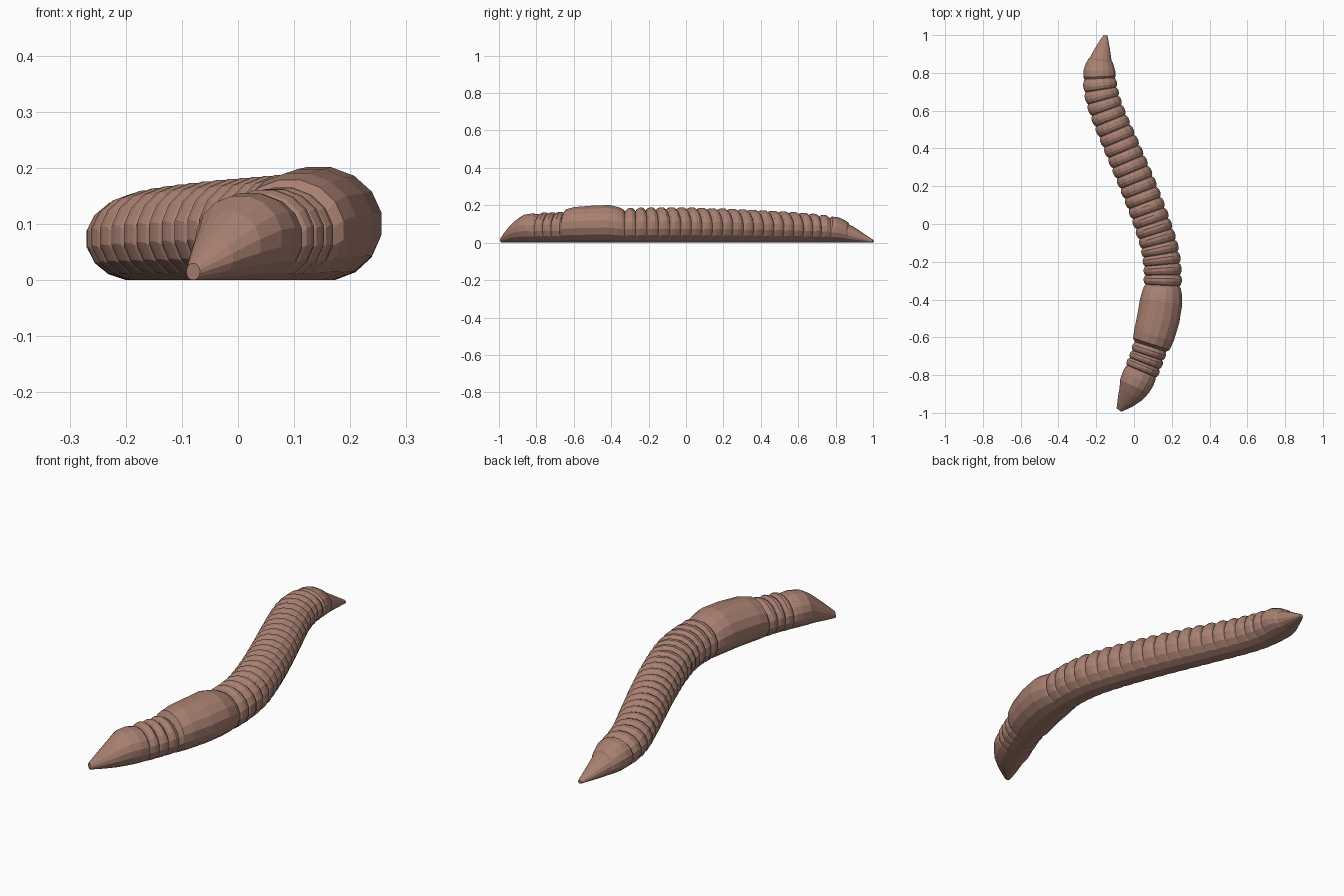
import bpy
import bmesh
from math import cos, sin, pi
from mathutils import Vector

cube = bpy.data.objects.get("Cube")
if cube:
    bpy.data.objects.remove(cube, do_unlink=True)

SIDES = 16

# Spine: y, x, half width, height
SPINE = [
    (-0.985, -0.08, 0.015, 0.03), (-0.94, -0.047, 0.047, 0.08),
    (-0.9, -0.018, 0.068, 0.122), (-0.86, 0.002, 0.083, 0.148),
    (-0.8, 0.03, 0.09, 0.157), (-0.7, 0.07, 0.091, 0.161),
    (-0.5, 0.129, 0.1, 0.175), (-0.3, 0.152, 0.1, 0.184),
    (-0.15, 0.14, 0.099, 0.186), (0.0, 0.097, 0.097, 0.186),
    (0.2, 0.022, 0.096, 0.18), (0.4, -0.062, 0.094, 0.172),
    (0.6, -0.145, 0.091, 0.16), (0.7, -0.174, 0.09, 0.151),
    (0.8, -0.183, 0.084, 0.136), (0.87, -0.176, 0.062, 0.104),
    (0.93, -0.165, 0.039, 0.062), (1.0, -0.15, 0.01, 0.016),
]


def spine_at(y):
    """Smooth interpolation of the spine table at a given y."""
    last = len(SPINE) - 1
    i = max(k for k in range(last) if SPINE[k][0] <= y or k == 0)
    p0, p1, p2, p3 = (SPINE[min(max(i + d, 0), last)] for d in (-1, 0, 1, 2))
    step = p2[0] - p1[0]
    t = (y - p1[0]) / step
    out = []
    for c in (1, 2, 3):
        m1 = (p2[c] - p0[c]) / (p2[0] - p0[0]) * step
        m2 = (p3[c] - p1[c]) / (p3[0] - p1[0]) * step
        d = p2[c] - p1[c]
        out.append(p1[c] + t * (m1 + t * (3 * d - 2 * m1 - m2 + t * (m1 + m2 - 2 * d))))
    return out


def add_ring(bm, y, scale):
    """One oval cross-section resting on the ground, square to the spine."""
    x, width, height = spine_at(y)
    lo, hi = max(y - 0.02, SPINE[0][0]), min(y + 0.02, SPINE[-1][0])
    along = Vector((spine_at(hi)[0] - spine_at(lo)[0], hi - lo, 0)).normalized()
    side = Vector((along.y, -along.x, 0))
    ring = []
    for k in range(SIDES):
        a = 2 * pi * (k + 0.5) / SIDES
        rim = cos(pi / SIDES)
        p = Vector((x, y, 0)) + side * (width * scale * cos(a) / rim)
        p.z = height * scale * (1 + sin(a) / rim) / 2
        ring.append(bm.verts.new(p))
    return ring


def segments(start, end, count):
    """Stations for a row of rounded body rings with pinched grooves."""
    pitch = (end - start) / count
    bulge = ((0.0, 0.9), (0.14, 0.97), (0.4, 1.01), (0.68, 1.01), (0.9, 0.96))
    return [(start + pitch * (n + t), s) for n in range(count) for t, s in bulge]


# Stations from head to tail
head = [(-0.985, 1), (-0.94, 1), (-0.9, 1), (-0.86, 1.01), (-0.82, 1.0), (-0.79, 0.96)]
saddle = [(-0.65, 0.93), (-0.635, 1.08), (-0.59, 1.13), (-0.5, 1.13),
          (-0.41, 1.12), (-0.36, 1.04), (-0.335, 0.97)]
tail = [(0.77, 0.92), (0.78, 0.99), (0.81, 1.03), (0.84, 1.04), (0.865, 1.02),
        (0.872, 0.94), (0.9, 0.97), (0.95, 1), (1.0, 1)]
stations = head + segments(-0.78, -0.655, 3) + saddle + segments(-0.325, 0.765, 20) + tail

# Body skin
bm = bmesh.new()
rings = [add_ring(bm, y, s) for y, s in stations]
for a, b in zip(rings, rings[1:]):
    for k in range(SIDES):
        n = (k + 1) % SIDES
        bm.faces.new((a[k], a[n], b[n], b[k]))
bm.faces.new(rings[0])
bm.faces.new(rings[-1])
bmesh.ops.recalc_face_normals(bm, faces=bm.faces[:])
mesh = bpy.data.meshes.new("worm_body")
bm.to_mesh(mesh)
bm.free()
body = bpy.data.objects.new("worm_body", mesh)
bpy.context.collection.objects.link(body)

# Skin colour
skin = bpy.data.materials.new("earthy_pink")
skin.use_nodes = True
colour = (0.39, 0.215, 0.165, 1)
skin.diffuse_color = colour
skin.node_tree.nodes["Principled BSDF"].inputs["Base Color"].default_value = colour
mesh.materials.append(skin)
